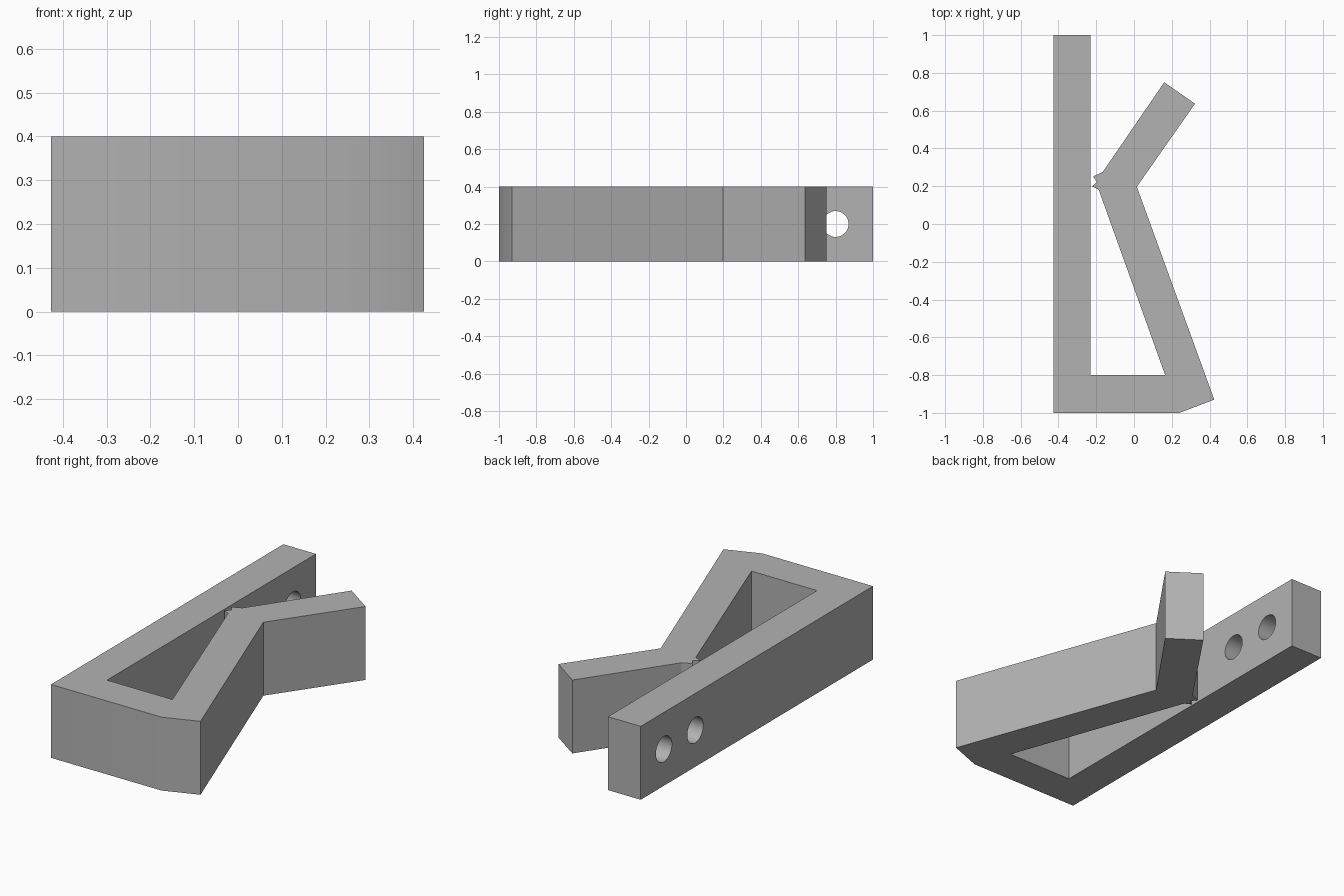
import bpy
import bmesh
from math import radians
from mathutils import Matrix

cube = bpy.data.objects.get("Cube")
if cube:
    bpy.data.objects.remove(cube, do_unlink=True)

HEIGHT = 0.4

grey = bpy.data.materials.new("plain_grey")
grey.use_nodes = True
colour = (0.45, 0.45, 0.45, 1)
grey.diffuse_color = colour
grey.node_tree.nodes["Principled BSDF"].inputs["Base Color"].default_value = colour


def make_object(name, bm):
    bmesh.ops.recalc_face_normals(bm, faces=bm.faces)
    mesh = bpy.data.meshes.new(name)
    bm.to_mesh(mesh)
    bm.free()
    mesh.materials.append(grey)
    obj = bpy.data.objects.new(name, mesh)
    bpy.context.collection.objects.link(obj)
    return obj


def extrude_profile(name, points):
    bm = bmesh.new()
    face = bm.faces.new([bm.verts.new((x, y, 0)) for x, y in points])
    top = bmesh.ops.extrude_face_region(bm, geom=[face])["geom"]
    bmesh.ops.translate(bm, vec=(0, 0, HEIGHT),
                        verts=[v for v in top if isinstance(v, bmesh.types.BMVert)])
    return make_object(name, bm)


# One continuous strip: straight bar, base, bent arm and notched catch
clip = extrude_profile("clip_body", [
    (-0.427, 1), (-0.427, -1),                     # outer bar
    (0.24, -1), (0.425, -0.93),                    # base and heel
    (0.015, 0.197), (0.323, 0.637), (0.16, 0.75),  # bent arm
    (-0.166, 0.275), (-0.217, 0.252),              # catch, upper tooth
    (-0.196, 0.222), (-0.222, 0.2),                # notch, lower tooth
    (-0.187, 0.182), (0.165, -0.8),                # inner arm
    (-0.23, -0.8), (-0.23, 1),                     # inner bar
])

# Two round screw holes through the bar
bpy.context.view_layer.objects.active = clip
clip.select_set(True)
for y in (0.8, 0.53):
    bm = bmesh.new()
    bmesh.ops.create_cone(bm, cap_ends=True, segments=48, radius1=0.069,
                          radius2=0.069, depth=0.3,
                          matrix=Matrix.Translation((-0.33, y, HEIGHT / 2))
                          @ Matrix.Rotation(radians(90), 4, 'Y'))
    cutter = make_object("hole_cutter", bm)
    cutter.hide_render = True
    cut = clip.modifiers.new("screw_hole", 'BOOLEAN')
    cut.operation = 'DIFFERENCE'
    cut.solver = 'EXACT'
    cut.object = cutter
    bpy.ops.object.modifier_apply(modifier=cut.name)
    bpy.data.objects.remove(cutter, do_unlink=True)

bpy.ops.object.shade_smooth_by_angle(angle=radians(30))
